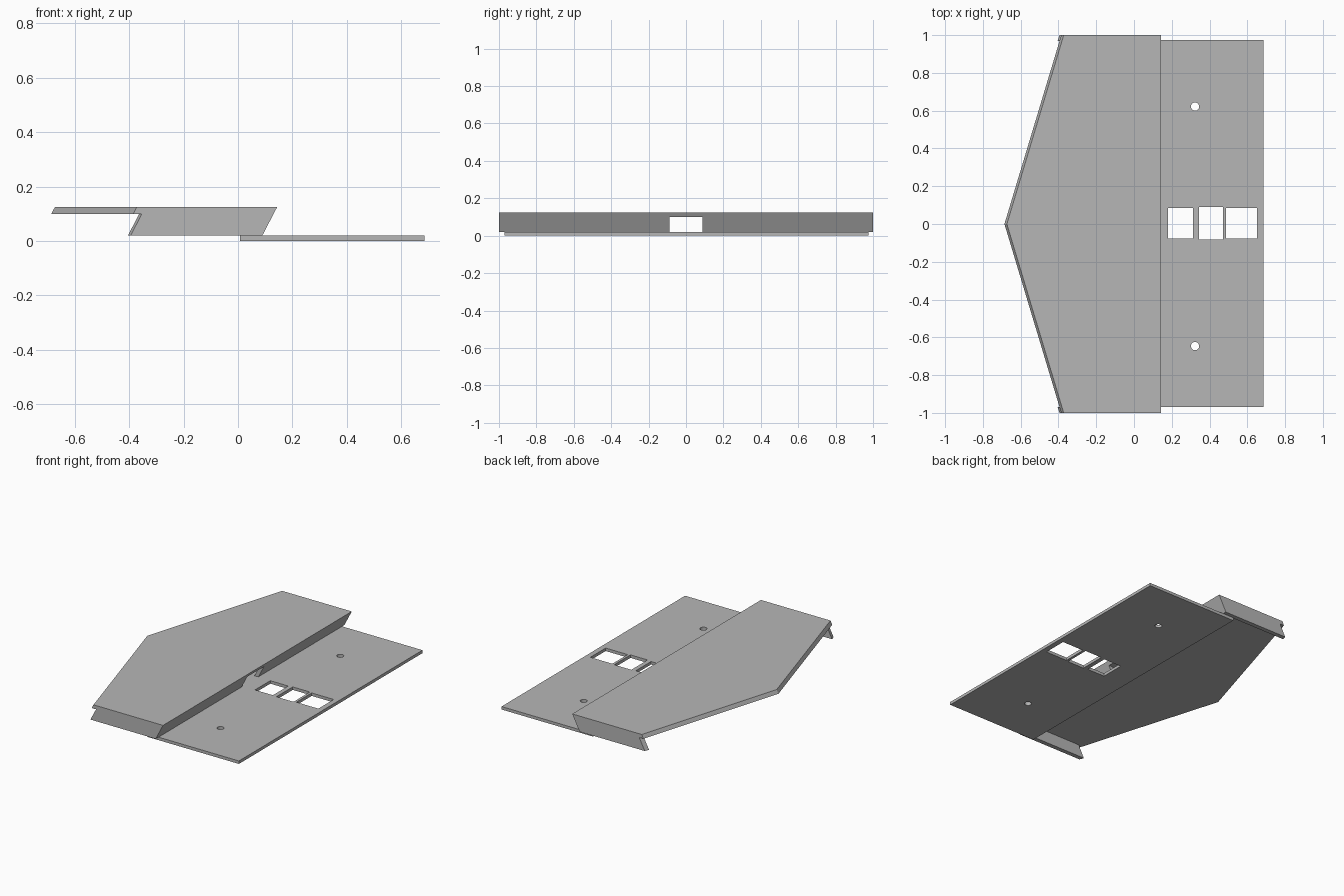
import bpy, bmesh, math

if "Cube" in bpy.data.objects:
    bpy.data.objects.remove(bpy.data.objects["Cube"], do_unlink=True)

grey = bpy.data.materials.new("plain_grey")
grey.use_nodes = True
colour = (0.47, 0.47, 0.47, 1)
grey.diffuse_color = colour
grey.node_tree.nodes["Principled BSDF"].inputs["Base Color"].default_value = colour

TOP = 0.125   # height at which outlines are given
LEAN = 0.52   # forward lean of the sloped parts


def prism(name, outlines, z0, z1, lean=0.0):
    """Extrude each xy outline from z0 to z1, sliding x with height."""
    bm = bmesh.new()
    for outline in outlines:
        rings = [[bm.verts.new((x + lean * (z - TOP), y, z)) for x, y in outline]
                 for z in (z0, z1)]
        bm.faces.new(rings[0])
        bm.faces.new(rings[1])
        n = len(outline)
        for i in range(n):
            j = (i + 1) % n
            bm.faces.new((rings[0][i], rings[0][j], rings[1][j], rings[1][i]))
    bmesh.ops.recalc_face_normals(bm, faces=bm.faces)
    mesh = bpy.data.meshes.new(name)
    bm.to_mesh(mesh)
    bm.free()
    mesh.materials.append(grey)
    obj = bpy.data.objects.new(name, mesh)
    bpy.context.collection.objects.link(obj)
    return obj


def rect(x0, x1, y0, y1):
    return [(x0, y0), (x1, y0), (x1, y1), (x0, y1)]


def circle(cx, cy, r, n=24):
    return [(cx + r * math.cos(math.tau * i / n), cy + r * math.sin(math.tau * i / n))
            for i in range(n)]


# Base plate with three windows and two screw holes
base = prism("base_plate", [rect(0.008, 0.686, -0.97, 0.975)], 0, 0.02)
cutter = prism("hole_cutter", [
    rect(0.18, 0.313, -0.077, 0.085),
    rect(0.343, 0.47, -0.083, 0.09),
    rect(0.487, 0.65, -0.077, 0.085),
    circle(0.323, 0.622, 0.022),
    circle(0.323, -0.646, 0.022),
], -0.05, 0.07)
cutter.hide_render = True
cutter.display_type = 'WIRE'
cut = base.modifiers.new("holes", 'BOOLEAN')
cut.operation = 'DIFFERENCE'
cut.solver = 'EXACT'
cut.object = cutter
bpy.context.view_layer.objects.active = base
bpy.ops.object.modifier_apply(modifier=cut.name)
bpy.data.objects.remove(cutter, do_unlink=True)

# Pointed roof slab with leaning edges
prism("roof", [[(0.144, -1), (0.144, 1), (-0.372, 1), (-0.673, 0), (-0.372, -1)]],
      0.1, TOP, LEAN)

# Leaning front wall and end wall on each side, leaving a central opening
corner = [(0.144, 0.088), (0.144, 1), (-0.34, 1), (-0.35, 0.97),
          (0.115, 0.97), (0.115, 0.088)]
for name, side in (("left", 1), ("right", -1)):
    prism("wall_" + name, [[(x, y * side) for x, y in corner]], 0.02, 0.1, LEAN)
